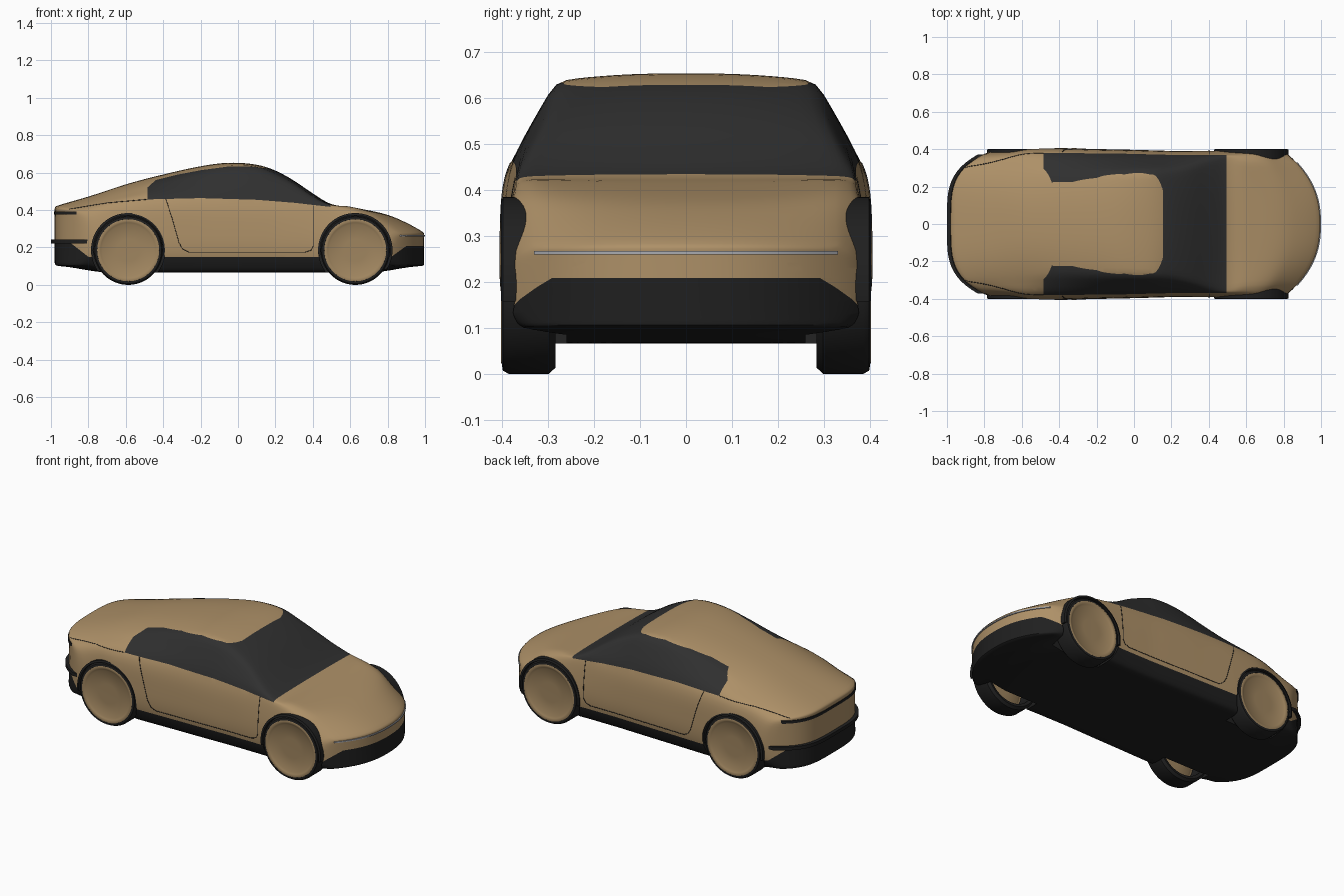
import bpy, bmesh, math
from mathutils import Vector
from mathutils.bvhtree import BVHTree

if "Cube" in bpy.data.objects:
    bpy.data.objects.remove(bpy.data.objects["Cube"])


def mat(name, rgb):
    m = bpy.data.materials.new(name)
    m.diffuse_color = (*rgb, 1)
    m.use_nodes = True
    m.node_tree.nodes["Principled BSDF"].inputs["Base Color"].default_value = m.diffuse_color
    return m


TAN = mat("tan paint", (0.42, 0.28, 0.137))
GLASS = mat("dark glass", (0.029, 0.029, 0.029))
BLACK = mat("black trim", (0.014, 0.014, 0.014))
WHEEL = mat("tan wheel cover", (0.35, 0.235, 0.115))
SILVER = mat("silver light", (0.4, 0.41, 0.44))


def finish(bm, name, mats):
    bmesh.ops.recalc_face_normals(bm, faces=bm.faces[:])
    me = bpy.data.meshes.new(name)
    bm.to_mesh(me)
    bm.free()
    for m in mats:
        me.materials.append(m)
    ob = bpy.data.objects.new(name, me)
    bpy.context.collection.objects.link(ob)
    return ob


def spline(rows, x):
    """Smooth interpolation of rows keyed by their first value."""
    n = len(rows)
    i = 0
    while i < n - 2 and x > rows[i + 1][0]:
        i += 1
    a, b = rows[i], rows[i + 1]
    p, q = rows[max(i - 1, 0)], rows[min(i + 2, n - 1)]
    h = b[0] - a[0]
    t = (x - a[0]) / h
    out = []
    for k in range(1, len(a)):
        ma = (b[k] - p[k]) / (b[0] - p[0]) * h
        mb = (q[k] - a[k]) / (q[0] - a[0]) * h
        out.append((2*t**3 - 3*t*t + 1) * a[k] + (t**3 - 2*t*t + t) * ma
                   + (3*t*t - 2*t**3) * b[k] + (t**3 - t*t) * mb)
    return out


def ramp(a, b, x):
    t = min(max((x - a) / (b - a), 0), 1)
    return t * t * (3 - 2 * t)


# Body stations: x, centre height, rail height, rail half width, belt height, belt half width
STATIONS = [
    (-1.0, .42, .405, .31, .37, .365), (-.8, .477, .45, .30, .415, .372),
    (-.6, .541, .50, .29, .44, .385), (-.4, .592, .56, .275, .455, .385),
    (-.2, .635, .607, .28, .46, .38), (-.05, .653, .634, .282, .46, .377),
    (.1, .643, .630, .287, .455, .373), (.2, .612, .592, .292, .45, .37),
    (.3, .558, .54, .31, .44, .37), (.4, .49, .475, .335, .43, .37),
    (.5, .431, .427, .35, .405, .373), (.6, .417, .422, .335, .39, .376),
    (.8, .376, .383, .33, .35, .385), (.92, .325, .325, .33, .29, .383),
    (1.0, .28, .275, .335, .25, .372)]


def plan_x(u, y):
    """Pull the corners of the nose and tail back, so the plan is rounded."""
    s = ramp(.5, 1, abs(u))
    if u > 0:
        return .995 * u - s * .2 * (abs(y) / .4) ** 2.4
    return .98 * u + s * .2 * (abs(y) / .39) ** 4


section_cache = {}


def section(u, w):
    if (u, w) not in section_cache:
        zc, zr, yr, zb, yb = spline(STATIONS, u)
        z0 = .066 + .035 * ramp(.7, 1, abs(u))
        side = [(0, yb - .02, z0), (1, yb + .014, z0 + (zb - z0) * .22),
                (2, yb + .02, z0 + (zb - z0) * .55), (3, yb, zb), (4, yr, zr)]
        section_cache[u, w] = spline(side, w * 4) + [zc - zr]
    return section_cache[u, w]


# Body: a box grid mapped onto the car shape
NU, NV, NW = 84, 24, 24
bm = bmesh.new()
grid = {}


def vert(i, j, k):
    if (i, j, k) not in grid:
        u, v, w = 2 * i / NU - 1, 2 * j / NV - 1, k / NW
        y, z, crown = section(u, w)
        y *= v
        z += crown * w ** 4 * (1 - abs(v) ** 2.5)
        grid[i, j, k] = bm.verts.new((plan_x(u, y), y, z))
    return grid[i, j, k]


def sheet(na, nb, f):
    for a in range(na):
        for b in range(nb):
            bm.faces.new([vert(*f(a + p, b + q)) for p, q in ((0, 0), (1, 0), (1, 1), (0, 1))])


for e in (0, 1):
    sheet(NU, NV, lambda a, b: (a, b, e * NW))
    sheet(NU, NW, lambda a, b: (a, e * NV, b))
    sheet(NV, NW, lambda a, b: (e * NU, a, b))
for _ in range(3):
    bmesh.ops.smooth_vert(bm, verts=bm.verts[:], factor=.5,
                          use_axis_x=True, use_axis_y=True, use_axis_z=True)

# Colour zones in side view, cut into the body and filled
WINDOWS = [(-.485, .457), (-.485, .52), (-.44, .56), (-.33, .588), (-.2, .613), (-.05, .633),
           (.08, .632), (.155, .623), (.155, .7), (.495, .7), (.495, .417), (.3, .439),
           (.1, .455), (-.2, .464)]
CLADDING = [(-2, 0), (2, 0), (2, .208), (.9, .208), (.82, .15), (-.8, .15), (-.89, .22), (-2, .22)]


def inside(poly, x, z):
    hit = False
    for (ax, az), (bx, bz) in zip(poly, poly[1:] + poly[:1]):
        if (az > z) != (bz > z) and x < ax + (z - az) / (bz - az) * (bx - ax):
            hit = not hit
    return hit


for poly, index in ((WINDOWS, 1), (CLADDING, 2)):
    for (ax, az), (bx, bz) in zip(poly, poly[1:] + poly[:1]):
        near = []
        for f in bm.faces:
            c = f.calc_center_median()
            if min(ax, bx) - .04 < c.x < max(ax, bx) + .04 and min(az, bz) - .04 < c.z < max(az, bz) + .04:
                near.append(f)
        geom = near + list({e for f in near for e in f.edges}) + list({v for f in near for v in f.verts})
        if near:
            bmesh.ops.bisect_plane(bm, geom=geom, dist=1e-5, plane_co=(ax, 0, az),
                                   plane_no=Vector((az - bz, 0, bx - ax)).normalized())
    for f in bm.faces:
        c = f.calc_center_median()
        if inside(poly, c.x, c.z):
            f.material_index = index
bmesh.ops.recalc_face_normals(bm, faces=bm.faces[:])
tree = BVHTree.FromBMesh(bm)
body = finish(bm, "body", [TAN, GLASS, BLACK])


# Turned parts around a wheel axis; s is the side of the car
def lathe(name, profile, cx, s, material, a0=0, a1=360, closed=True):
    bm = bmesh.new()
    n = 64
    rings = []
    full = a1 - a0 == 360
    for i in range(n if full else n + 1):
        a = math.radians(a0 + (a1 - a0) * i / n)
        rings.append([bm.verts.new((cx + r * math.cos(a), s * y, .185 + r * math.sin(a)))
                      for r, y in profile])
    m = len(profile)
    for i in range(n):
        p, q = rings[i], rings[(i + 1) % len(rings)]
        for j in range(m if closed else m - 1):
            k = (j + 1) % m
            bm.faces.new((p[j], p[k], q[k], q[j]))
    if closed and not full:
        bm.faces.new(rings[0])
        bm.faces.new(rings[-1])
    bmesh.ops.remove_doubles(bm, verts=bm.verts[:], dist=1e-5)
    return finish(bm, name, material)


TYRE = [(.155, .288), (.172, .284), (.185, .298), (.185, .386), (.178, .398), (.166, .4), (.155, .39)]
COVER = [(.155, .37), (.168, .399), (.16, .402), (.148, .398), (.138, .392), (.06, .390), (0, .390)]
ARCH = [(.187, .33), (.199, .33), (.199, .398), (.187, .402)]
WELL = [(0, .26), (.196, .26), (.196, .5), (0, .5)]

for end, cx in (("rear", -.587), ("front", .627)):
    for side, s in (("right", -1), ("left", 1)):
        tag = f"{end}_{side}_"
        lathe(tag + "tyre", TYRE, cx, s, [BLACK])
        lathe(tag + "wheel_cover", COVER, cx, s, [WHEEL], closed=False)
        lathe(tag + "arch_trim", ARCH, cx, s, [BLACK], -8, 188)
        # Wheel well cut out of the body
        cutter = lathe(tag + "well_cutter", WELL, cx, s, [TAN, GLASS, BLACK], closed=False)
        for p in cutter.data.polygons:
            p.material_index = 2
        cutter.hide_render = True
        mod = body.modifiers.new("well", 'BOOLEAN')
        mod.operation, mod.solver, mod.object = 'DIFFERENCE', 'EXACT', cutter
        bpy.context.view_layer.objects.active = body
        bpy.ops.object.modifier_apply(modifier=mod.name)
        bpy.data.objects.remove(cutter)


# Strips that follow the rounded nose or tail
def strip(name, end, z, half, height, out, material):
    bm = bmesh.new()
    n = 40
    rows = []
    for j in range(n + 1):
        y = half * (2 * j / n - 1)
        x = plan_x(end, y)
        rows.append([bm.verts.new((x + end * d, y, z + h * height / 2))
                     for d, h in ((-.03, -1), (out, -1), (out, 1), (-.03, 1))])
    for p, q in zip(rows, rows[1:]):
        for k in range(4):
            bm.faces.new((p[k], p[k - 1], q[k - 1], q[k]))
    bm.faces.new(rows[0])
    bm.faces.new(rows[-1])
    finish(bm, name, [material])


strip("front_light_bar", 1, .263, .33, .007, .005, SILVER)
strip("tail_light_bar", -1, .385, .335, .016, .003, BLACK)
strip("rear_bumper_lip", -1, .232, .372, .02, .02, BLACK)


# Panel seams laid on the body side
def seam(name, pts, s):
    path = []
    for (ax, az), (bx, bz) in zip(pts, pts[1:]):
        for i in range(9):
            x, z = ax + (bx - ax) * i / 8, az + (bz - az) * i / 8
            hit = tree.ray_cast(Vector((x, s, z)), Vector((0, -s, 0)))[0]
            if hit:
                path.append(hit)
    cu = bpy.data.curves.new(name, 'CURVE')
    cu.dimensions, cu.bevel_depth, cu.bevel_resolution = '3D', .0022, 0
    sp = cu.splines.new('POLY')
    sp.points.add(len(path) - 1)
    for p, co in zip(sp.points, path):
        p.co = (*co, 1)
    cu.materials.append(BLACK)
    bpy.context.collection.objects.link(bpy.data.objects.new(name, cu))


for side, s in (("right", -1), ("left", 1)):
    seam(side + "_door_seam", [(-.385, .458), (-.35, .35), (-.315, .225), (-.295, .19), (-.265, .175),
                               (.36, .175), (.39, .185), (.405, .21), (.405, .425)], s)
    seam(side + "_rear_shoulder_seam", [(-.9, .405), (-.7, .438), (-.485, .457)], s)

# Smooth shading with crisp edges
bpy.ops.object.select_all(action='DESELECT')
for ob in bpy.context.scene.objects:
    if ob.type == 'MESH':
        ob.select_set(True)
bpy.context.view_layer.objects.active = body
bpy.ops.object.shade_smooth_by_angle(angle=math.radians(40))
